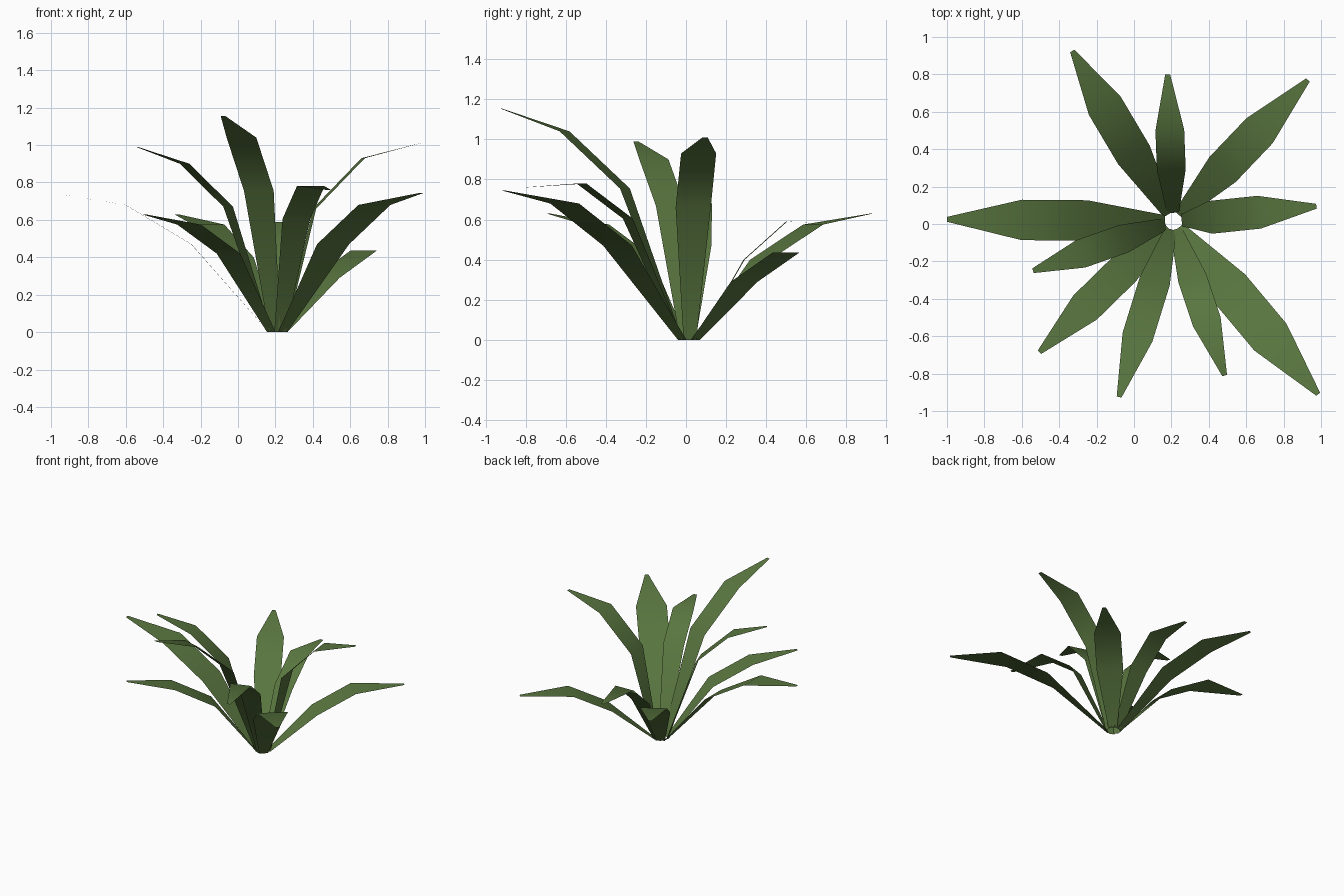
import bpy
import bmesh
from mathutils import Vector

cube = bpy.data.objects.get("Cube")
if cube:
    bpy.data.objects.remove(cube, do_unlink=True)

# One leaf colour
green = bpy.data.materials.new("leaf_green")
green.use_nodes = True
colour = (0.1, 0.18, 0.05, 1)
green.diffuse_color = colour
shader = green.node_tree.nodes["Principled BSDF"]
shader.inputs["Base Color"].default_value = colour
shader.inputs["Roughness"].default_value = 0.9

CROWN = Vector((0.21, 0.015, 0))
ROOT_RADIUS, ROOT_HALF, TIP_HALF = 0.045, 0.032, 0.013


def leaf(name, tip, lower, upper, half):
    """Bent strip from the crown to the tip; lower and upper are (share of reach, height)."""
    reach = Vector((tip[0], tip[1], 0)) - CROWN
    out = reach.normalized()
    side = Vector((-out.y, out.x, 0))
    rows = [
        (ROOT_RADIUS, 0, ROOT_HALF),
        (lower[0] * reach.length, lower[1], half),
        (upper[0] * reach.length, upper[1], half),
        (reach.length, tip[2], TIP_HALF),
    ]
    bm = bmesh.new()
    previous = None
    for r, z, w in rows:
        centre = CROWN + out * r + Vector((0, 0, z))
        pair = [bm.verts.new(centre - side * w), bm.verts.new(centre + side * w)]
        if previous:
            face = bm.faces.new((previous[0], pair[0], pair[1], previous[1]))
            face.smooth = True
        previous = pair
    mesh = bpy.data.meshes.new(name)
    bm.to_mesh(mesh)
    bm.free()
    mesh.materials.append(green)
    obj = bpy.data.objects.new(name, mesh)
    bpy.context.collection.objects.link(obj)


# Leaves around the crown: name, tip, lower bend, upper bend, half width
leaf("leaf_back_right", (-0.33, 0.925, 0.63), (0.39, 0.40), (0.68, 0.575), 0.098)
leaf("leaf_back", (0.18, 0.80, 0.58), (0.35, 0.40), (0.62, 0.59), 0.077)
leaf("leaf_back_left", (0.93, 0.77, 0.435), (0.365, 0.29), (0.64, 0.435), 0.097)
leaf("leaf_left", (0.975, 0.095, 1.01), (0.26, 0.66), (0.60, 0.93), 0.088)
leaf("leaf_front_left", (0.985, -0.91, 0.745), (0.385, 0.47), (0.67, 0.68), 0.112)
leaf("leaf_front_inner", (0.485, -0.81, 0.76), (0.37, 0.605), (0.65, 0.78), 0.078)
leaf("leaf_front", (-0.08, -0.925, 1.155), (0.34, 0.755), (0.66, 1.04), 0.083)
leaf("leaf_front_right", (-0.505, -0.685, 0.63), (0.365, 0.42), (0.66, 0.575), 0.09)
leaf("leaf_right_inner", (-0.54, -0.25, 0.99), (0.35, 0.67), (0.66, 0.90), 0.077)
leaf("leaf_right", (-1.0, 0.025, 0.745), (0.38, 0.47), (0.67, 0.68), 0.108)
